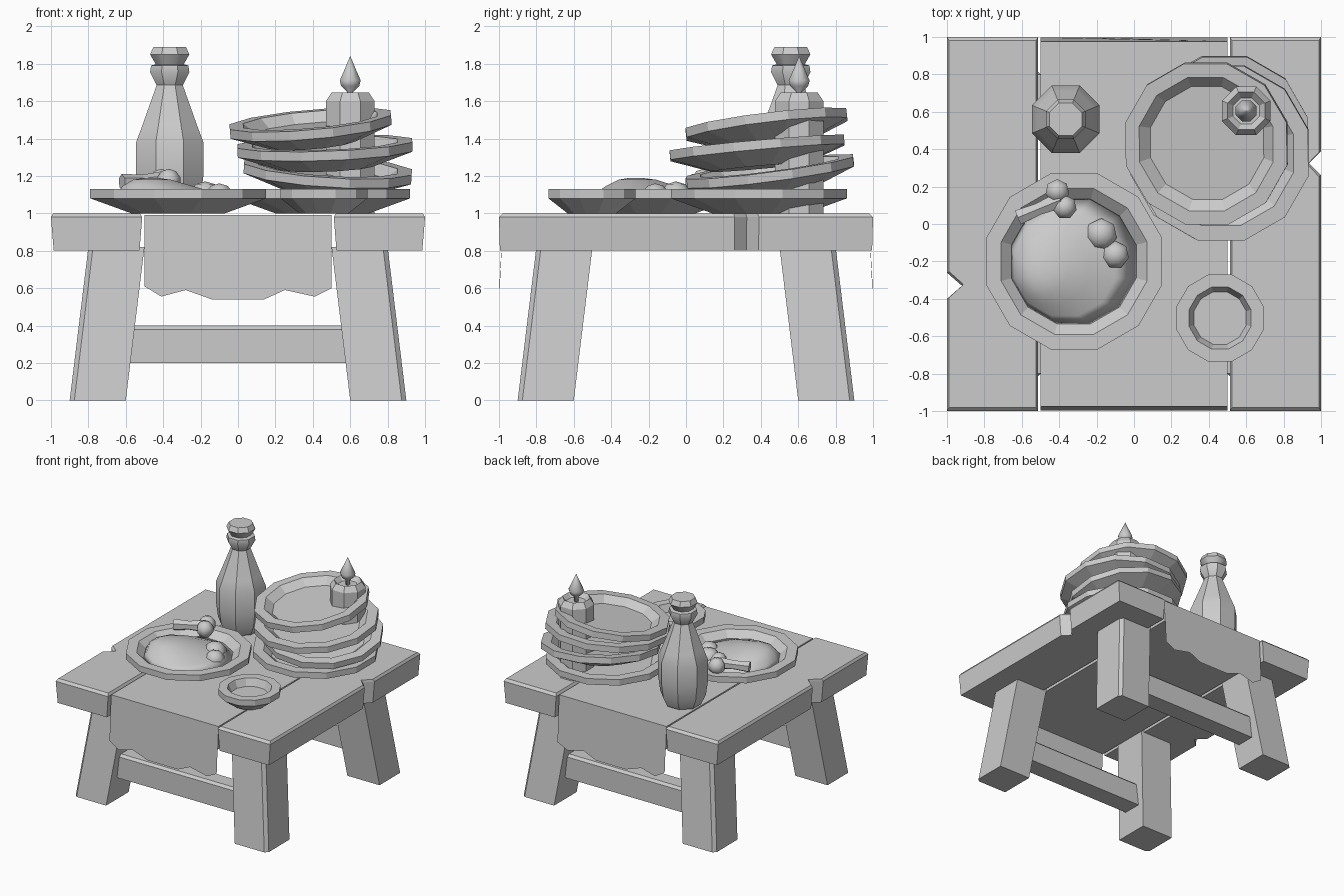
import bpy, bmesh
from math import pi, cos, sin, radians
from mathutils import Vector

if "Cube" in bpy.data.objects:
    bpy.data.objects.remove(bpy.data.objects["Cube"])


def loft(name, rings, smooth=False, loc=(0, 0, 0), rot=(0, 0, 0)):
    """Closed solid skinned through a list of equal-length point rings."""
    bm = bmesh.new()
    vs = [[bm.verts.new(p) for p in r] for r in rings]
    n = len(vs[0])
    for a, b in zip(vs, vs[1:]):
        for i in range(n):
            j = (i + 1) % n
            bm.faces.new((a[i], a[j], b[j], b[i]))
    bm.faces.new(vs[0][::-1])
    bm.faces.new(vs[-1])
    bmesh.ops.recalc_face_normals(bm, faces=bm.faces)
    return finish(name, bm, smooth, loc, rot)


def finish(name, bm, smooth=False, loc=(0, 0, 0), rot=(0, 0, 0)):
    me = bpy.data.meshes.new(name)
    for f in bm.faces:
        f.smooth = smooth
    bm.to_mesh(me)
    bm.free()
    ob = bpy.data.objects.new(name, me)
    ob.location, ob.rotation_euler = loc, rot
    bpy.context.collection.objects.link(ob)
    return ob


def circle(r, z, n, c=(0, 0)):
    """Regular polygon with flat sides facing the axes; r is to the flat."""
    R = r / cos(pi / n)
    return [(c[0] + R * cos((2 * i + 1) * pi / n),
             c[1] + R * sin((2 * i + 1) * pi / n), z) for i in range(n)]


def lathe(name, prof, n, **kw):
    return loft(name, [circle(r, z, n) for r, z in prof], **kw)


def ball(name, r, loc, squash=1):
    bm = bmesh.new()
    bmesh.ops.create_uvsphere(bm, u_segments=7, v_segments=5, radius=r)
    bmesh.ops.scale(bm, vec=(1, 1, squash), verts=bm.verts)
    return finish(name, bm, True, loc)


def levels(outline, steps):
    """Copies of a flat outline at several heights, scaled about its centre."""
    cx = (min(p[0] for p in outline) + max(p[0] for p in outline)) / 2
    return [[(cx + (x - cx) * sx, y * sy, z) for x, y in outline] for z, sx, sy in steps]


# Table top: two notched outer planks and a centre plank
left = [(-1, -1), (-.512, -1), (-.512, 1), (-1, 1), (-1, -.26), (-.92, -.33), (-1, -.40)]
right = [(1, -1), (.512, -1), (.512, 1), (1, 1), (1, .39), (.935, .325), (1, .26)]
steps = [(.8, .94, .995), (.98, 1, 1), (1.0, .95, .98)]
loft("left_plank", levels(left, steps))
loft("right_plank", levels(right, steps))
mid = [(-.5, -.975), (.5, -.975), (.5, .975), (-.5, .975)]
loft("centre_plank", levels(mid, [(.8, 1, 1.01), (.99, 1, 1)]))

# Cloth ends hanging at front and back
hem = [(-.5, .61), (-.41, .555), (-.28, .59), (-.14, .54), (.14, .54),
       (.25, .59), (.41, .555), (.5, .6)]
for s, nm in ((-1, "front_cloth"), (1, "back_cloth")):
    bm = bmesh.new()
    pts = [(x, s * (1.02 - .04 * (z + .1)) if z > .9 else s * .998, z)
           for x, z in hem + [(.5, .985), (-.5, .985)]]
    bm.faces.new([bm.verts.new(p) for p in (pts if s < 0 else pts[::-1])])
    finish(nm, bm)

# Splayed legs with a chamfered outer corner, and stretchers between them
for sy, ny in ((-1, "front"), (1, "back")):
    for sx, nx in ((-1, "left"), (1, "right")):
        sec = [(.6, .6), (.9, .6), (.9, .875), (.875, .9), (.6, .9)]
        loft(f"{ny}_{nx}_leg", [[(sx * (x - d), sy * (y - d), z) for x, y in sec]
                                for z, d in ((0, 0), (.82, .1))])
    bar = [(.63, .2), (.79, .2), (.79, .38), (.77, .4), (.65, .4), (.63, .38)]
    loft(f"{ny}_stretcher", [[(x, sy * y, z) for y, z in bar] for x in (-.6, .6)])

# Plates: origin at the middle of the rim so that each can tilt in the stack
plate = [(.25, -.105), (.47, -.025), (.47, .025), (.39, .025), (.33, -.03)]
for nm, x, y, z, s, rx, ry in (
        ("food_plate", -.32, -.2, 1.105, 1, 0, 0),
        ("stack_plate_1", .45, .39, 1.105, 1, 0, 0),
        ("stack_plate_2", .48, .45, 1.225, .955, 7.5, 3.8),
        ("stack_plate_3", .465, .38, 1.35, .995, 5.2, -2),
        ("stack_plate_4", .388, .43, 1.475, .92, 7, -5)):
    lathe(nm, [(r * s, h) for r, h in plate], 12, loc=(x, y, z),
          rot=(radians(rx), radians(ry), 0))

# Small bowl
lathe("small_bowl", [(.13, 0), (.233, .08), (.233, .13), (.166, .13), (.14, .07)], 12,
      loc=(.46, -.503, 1.0))

# Bottle
lathe("bottle", [(.13, 0), (.165, .08), (.18, .2), (.18, .38), (.15, .46), (.07, .685),
                 (.105, .755), (.1, .79), (.075, .797), (.105, .85), (.087, .89)], 8,
      smooth=True, loc=(-.365, .56, 1.0)).data.set_sharp_from_angle(angle=radians(40))

# Candle standing behind the plates, with wick and flame
lathe("candle", [(.13, 1.0), (.13, 1.6), (.1, 1.645), (.07, 1.61)], 8, loc=(.6, .605, 0))
lathe("flame", [(.014, 1.6), (.016, 1.65), (.048, 1.68), (.056, 1.71), (.03, 1.77), (.001, 1.84)],
      8, smooth=True, loc=(.6, .605, 0))

# Food: mound, two round pieces and a bone
loft("food_mound", [circle(r, z, 12, c) for r, z, c in (
    (.34, 1.075, (-.32, -.2)), (.27, 1.105, (-.37, -.22)), (.19, 1.145, (-.43, -.24)),
    (.1, 1.18, (-.46, -.26)), (.03, 1.19, (-.46, -.27)))], smooth=True)
ball("round_piece_1", .09, (-.175, -.055, 1.09), .9)
ball("round_piece_2", .078, (-.1, -.165, 1.09), .9)
a, b = Vector((-.62, .035, 1.165)), Vector((-.39, .13, 1.175))
lathe("bone_shaft", [(.04, 0), (.032, .12), (.045, (b - a).length)], 6, loc=a,
      rot=(b - a).to_track_quat('Z', 'Y').to_euler())
ball("bone_knob_1", .068, (-.41, .175, 1.17))
ball("bone_knob_2", .068, (-.37, .09, 1.17))
